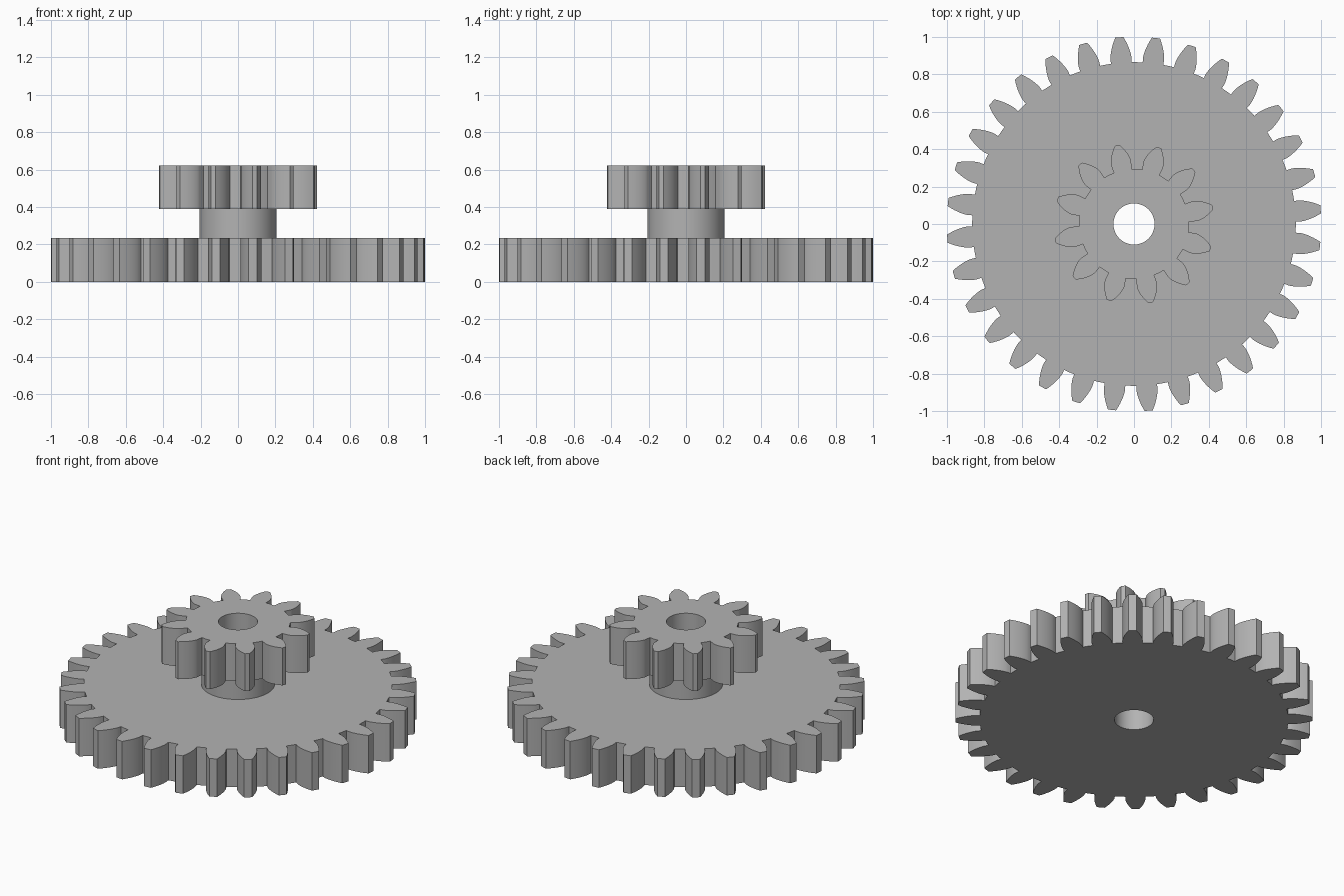
import bpy, bmesh
from math import sin, cos, tan, acos, pi, radians

cube = bpy.data.objects.get("Cube")
if cube:
    bpy.data.objects.remove(cube, do_unlink=True)

grey = bpy.data.materials.new("plain grey")
grey.use_nodes = True
COLOUR = (0.45, 0.45, 0.45, 1)
grey.diffuse_color = COLOUR
grey.node_tree.nodes["Principled BSDF"].inputs["Base Color"].default_value = COLOUR

MODULE = 0.0589
PRESSURE = radians(20)
BORE = 0.11


def polar(r, a):
    return (r * cos(a), r * sin(a))


def circle(r, n=96):
    return [polar(r, 2 * pi * i / n) for i in range(n)]


def involute(a):
    return tan(a) - a


def gear_outline(teeth, root, tip, shift, turn, steps=8):
    """Involute tooth outline; flanks run radially below the base circle."""
    pitch = MODULE * teeth / 2
    base = pitch * cos(PRESSURE)
    half = (pi / 2 + 2 * shift * tan(PRESSURE)) / teeth + involute(PRESSURE)
    flank = [(root, half)]
    for i in range(steps + 1):
        r = base + (tip - base) * (i / steps) ** 1.5
        flank.append((r, half - involute(acos(min(1, base / r)))))
    points = []
    for k in range(teeth):
        mid = turn + 2 * pi * k / teeth
        points += [polar(r, mid - a) for r, a in flank]
        points.append(polar(tip, mid))
        points += [polar(r, mid + a) for r, a in reversed(flank)]
        # root arc midpoint
        points.append(polar(root, mid + pi / teeth))
    return points


def bored_prism(name, outline, z0, z1, capped=True):
    """Extrude an outline with the shaft bore left open."""
    bm = bmesh.new()
    edges = []
    for loop in (outline, circle(BORE)):
        verts = [bm.verts.new((x, y, z0)) for x, y in loop]
        edges += [bm.edges.new((v, verts[i - 1])) for i, v in enumerate(verts)]
    bmesh.ops.triangle_fill(bm, edges=edges, use_beauty=True)
    up = bmesh.ops.extrude_face_region(bm, geom=bm.faces[:], use_keep_orig=True)
    top = [g for g in up["geom"] if isinstance(g, bmesh.types.BMVert)]
    bmesh.ops.translate(bm, verts=top, vec=(0, 0, z1 - z0))
    bmesh.ops.recalc_face_normals(bm, faces=bm.faces[:])
    if not capped:
        caps = [f for f in bm.faces if abs(f.normal.z) > 0.5]
        bmesh.ops.delete(bm, geom=caps, context="FACES")
    mesh = bpy.data.meshes.new(name)
    bm.to_mesh(mesh)
    bm.free()
    mesh.materials.append(grey)
    obj = bpy.data.objects.new(name, mesh)
    bpy.context.collection.objects.link(obj)
    bpy.ops.object.select_all(action="DESELECT")
    obj.select_set(True)
    bpy.context.view_layer.objects.active = obj
    bpy.ops.object.shade_smooth_by_angle(angle=radians(25))


# Wide lower gear, plain hub, small upper pinion
bored_prism("large_gear", gear_outline(32, 0.865, 1.001, 0, radians(4.5)), 0, 0.235)
bored_prism("hub", circle(0.206), 0.235, 0.39, capped=False)
bored_prism("small_gear", gear_outline(12, 0.294, 0.43, 0.3, radians(12)), 0.39, 0.622)
